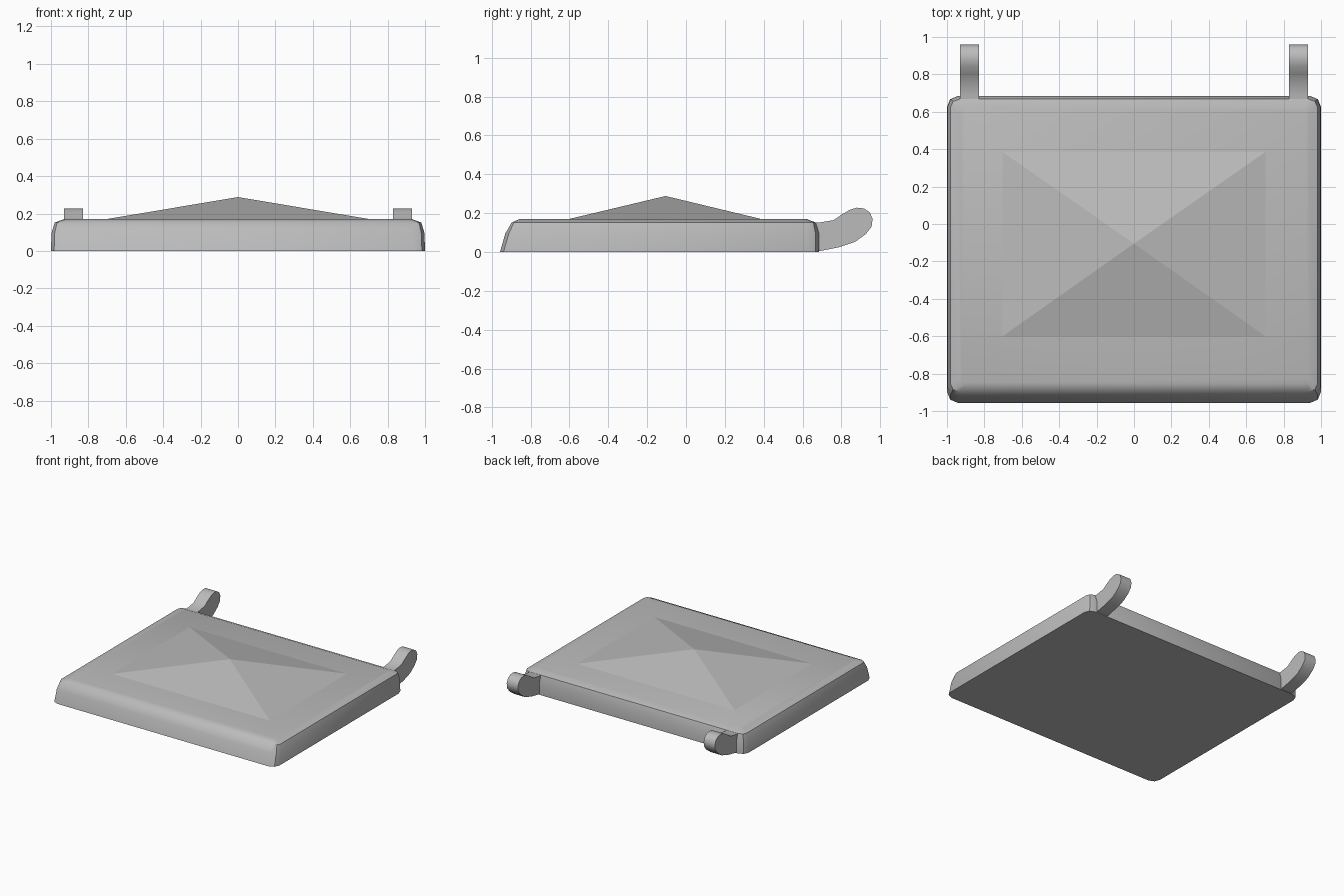
import bpy, bmesh, math

if "Cube" in bpy.data.objects:
    bpy.data.objects.remove(bpy.data.objects["Cube"], do_unlink=True)

grey = bpy.data.materials.new("plain grey")
grey.use_nodes = True
COLOR = (0.5, 0.5, 0.5, 1)
grey.diffuse_color = COLOR
grey.node_tree.nodes["Principled BSDF"].inputs["Base Color"].default_value = COLOR


def finish(bm, name, angle):
    bmesh.ops.recalc_face_normals(bm, faces=bm.faces)
    mesh = bpy.data.meshes.new(name)
    bm.to_mesh(mesh)
    bm.free()
    mesh.materials.append(grey)
    obj = bpy.data.objects.new(name, mesh)
    bpy.context.collection.objects.link(obj)
    bpy.ops.object.select_all(action='DESELECT')
    obj.select_set(True)
    bpy.context.view_layer.objects.active = obj
    bpy.ops.object.shade_smooth_by_angle(angle=math.radians(angle))
    return obj


def ring(bm, z, x, front, back, cut_x, cut_y):
    """Rectangle whose corners are trimmed by two short edges."""
    verts = []
    for sx, sy in ((1, 1), (-1, 1), (-1, -1), (1, -1)):
        y = back if sy > 0 else front
        corner = [(x, y - sy * cut_y), (x - cut_x * 0.28, y - sy * cut_y * 0.3),
                  (x - cut_x, y)]
        if sx * sy < 0:
            corner.reverse()
        verts += [bm.verts.new((sx * px, py, z)) for px, py in corner]
    return verts


# Cushion body: stacked outlines, sloping front and steep sides
bm = bmesh.new()
levels = [
    (0.0, 1.0, -0.957, 0.685, 0.06, 0.06),
    (0.095, 0.997, -0.93, 0.685, 0.06, 0.06),
    (0.152, 0.98, -0.897, 0.667, 0.045, 0.04),
    (0.17, 0.93, -0.855, 0.62, 0.03, 0.03),
]
rings = [ring(bm, *level) for level in levels]
for low, high in zip(rings, rings[1:]):
    for i in range(len(low)):
        j = (i + 1) % len(low)
        bm.faces.new((low[i], low[j], high[j], high[i]))
bm.faces.new(rings[0])
bm.faces.new(rings[-1])
finish(bm, "cushion_body", 38)

# Shallow raised pyramid on the top
bm = bmesh.new()
base = [bm.verts.new((x, y, 0.169)) for x, y in
        ((-0.71, -0.605), (0.71, -0.605), (0.71, 0.39), (-0.71, 0.39))]
apex = bm.verts.new((0, -0.105, 0.288))
for i in range(4):
    bm.faces.new((base[i], base[(i + 1) % 4], apex))
finish(bm, "raised_pyramid", 5)

# Two rounded hooks curling up behind the back edge
profile = [(0.64, 0.003), (0.69, 0.005), (0.79, 0.025), (0.87, 0.052),
           (0.925, 0.092), (0.955, 0.13), (0.96, 0.17), (0.945, 0.205),
           (0.915, 0.224), (0.88, 0.228), (0.845, 0.218), (0.805, 0.195),
           (0.76, 0.164), (0.69, 0.152), (0.64, 0.15)]
for name, inner, outer in (("left_hook", 0.83, 0.93), ("right_hook", -0.93, -0.83)):
    bm = bmesh.new()
    face = bm.faces.new([bm.verts.new((inner, y, z)) for y, z in profile])
    side = bmesh.ops.extrude_face_region(bm, geom=[face])["geom"]
    bmesh.ops.translate(bm, vec=(outer - inner, 0, 0),
                        verts=[v for v in side if isinstance(v, bmesh.types.BMVert)])
    finish(bm, name, 40)
